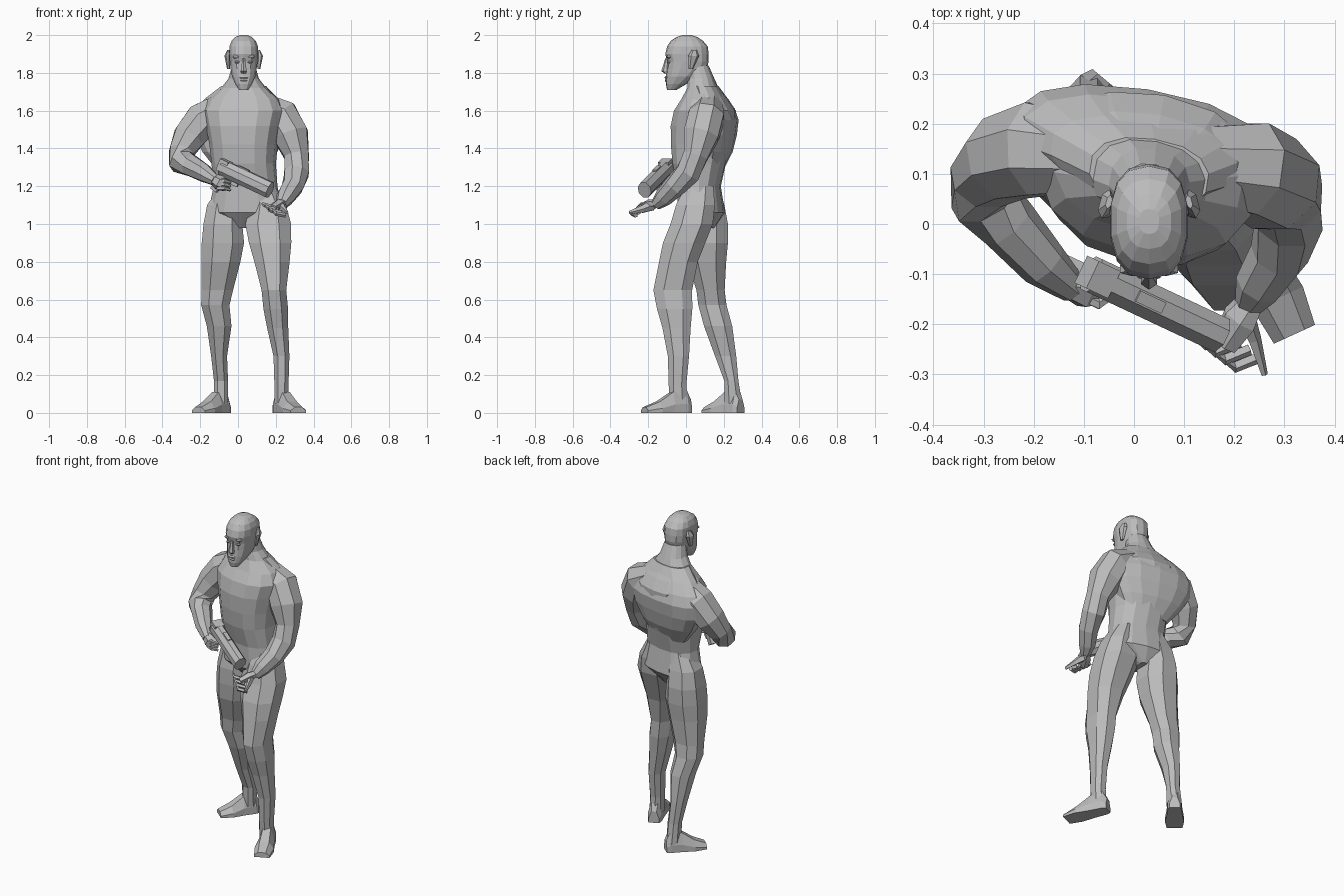
import bpy, bmesh
from math import sin, cos, pi, radians, copysign
from mathutils import Vector

default = bpy.data.objects.get("Cube")
if default:
    bpy.data.objects.remove(default, do_unlink=True)

# One clay grey for the whole figure
clay = bpy.data.materials.new("clay_grey")
clay.use_nodes = True
clay.diffuse_color = (.5, .5, .5, 1)
shader = clay.node_tree.nodes["Principled BSDF"]
shader.inputs["Base Color"].default_value = clay.diffuse_color
shader.inputs["Roughness"].default_value = .8
UP = Vector((0, 0, 1))
FRONT = Vector((0, -1, 0))


def skin(name, rings):
    """Join rings of points into one closed flat-shaded object."""
    bm = bmesh.new()
    loops = [[bm.verts.new(point) for point in ring] for ring in rings]
    for low, high in zip(loops, loops[1:]):
        for i in range(len(low)):
            bm.faces.new((low[i - 1], low[i], high[i], high[i - 1]))
    bm.faces.new(loops[0])
    bm.faces.new(loops[-1])
    bmesh.ops.recalc_face_normals(bm, faces=bm.faces)
    mesh = bpy.data.meshes.new(name)
    bm.to_mesh(mesh)
    bm.free()
    mesh.materials.append(clay)
    obj = bpy.data.objects.new(name, mesh)
    bpy.context.collection.objects.link(obj)
    return obj


def outline(sides, power=2):
    """Points of a unit superellipse, with a flat side to each axis."""
    points = []
    for k in range(sides):
        angle = 2 * pi * (k + .5) / sides
        c, s = cos(angle), sin(angle)
        points.append((copysign(abs(c) ** (2 / power), c), copysign(abs(s) ** (2 / power), s)))
    return points


def stack(name, rows, sides=8, power=2.3, yaw=0):
    """Level sections: centre x, centre y, height, half width, half depth."""
    c, s = cos(radians(yaw)), sin(radians(yaw))
    shape = outline(sides, power)
    return skin(name, [[(x + u * rx * c - v * ry * s, y + u * rx * s + v * ry * c, z)
                        for u, v in shape] for x, y, z, rx, ry in rows])


def tube(name, rows, sides=8, ref=FRONT, squash=1):
    """Sections across a path: x, y, z, radius."""
    points = [Vector(row[:3]) for row in rows]
    before, after = points[:1] + points[:-1], points[1:] + points[-1:]
    rings = []
    for point, a, b, row in zip(points, before, after, rows):
        along = (b - a).normalized()
        side = along.cross(ref).normalized()
        lift = side.cross(along)
        rings.append([point + row[-1] * (side * u * squash + lift * v) for u, v in outline(sides)])
    return skin(name, rings)


def gem(name, centre, half_width, half_depth, half_height, yaw=0):
    """Small faceted lump, narrower at top and bottom."""
    x, y, z = centre
    stack(name, [(x, y, z + t * half_height, half_width * w, half_depth * w)
                 for t, w in ((-1, .6), (0, 1), (1, .6))], sides=6, yaw=yaw)


def foot(name, heel, toe):
    """Wedge foot: share of length, half width, height."""
    heel, toe = Vector(heel), Vector(toe)
    across = (toe - heel).normalized().cross(UP)
    rings = []
    for t, w, h in ((0, .03, .07), (.1, .04, .12), (.4, .045, .11), (.7, .055, .06), (1, .045, .03)):
        half = ((w, 0), (w, h * .4), (w * .5, h))
        section = list(half) + [(-a, b) for a, b in reversed(half)]
        rings.append([heel.lerp(toe, t) + across * a + UP * b for a, b in section])
    return skin(name, rings)


# Torso, turned a little so its left side comes forward
stack("torso", [
    (.03, .09, .98, .03, .06), (.04, .08, 1.06, .2, .12), (.04, .07, 1.2, .17, .11),
    (.03, .07, 1.32, .17, .14), (.03, .08, 1.42, .18, .16), (.03, .09, 1.52, .2, .17),
    (.03, .1, 1.6, .22, .16), (.03, .1, 1.66, .19, .12), (.03, .09, 1.72, .12, .08),
    (.03, .08, 1.77, .08, .07), (.03, .06, 1.84, .06, .06)], sides=14, yaw=-11)

# Broad upper back joining the shoulders
stack("upper_back", [
    (.02, .14, 1.28, .13, .05), (.01, .15, 1.38, .2, .09), (.01, .16, 1.47, .25, .1),
    (.01, .16, 1.55, .26, .11), (.01, .15, 1.61, .24, .1), (.02, .13, 1.67, .19, .08),
    (.03, .1, 1.73, .12, .07)], sides=14, yaw=-9)

# Legs, the left one forward, with tops tucked into the hips
stack("left_leg", [
    (.14, .07, 1.2, .06, .08), (.16, .05, 1.1, .1, .11), (.16, .03, 1, .13, .12),
    (.17, -.01, .9, .12, .12), (.18, -.04, .8, .1, .11), (.19, -.07, .65, .07, .11),
    (.2, -.06, .55, .07, .1), (.21, -.05, .45, .06, .08), (.23, -.04, .3, .045, .06),
    (.23, -.045, .15, .04, .05), (.23, -.04, .05, .04, .05)])
stack("right_leg", [
    (-.04, .1, 1.2, .06, .08), (-.07, .11, 1.1, .1, .1), (-.08, .11, 1, .11, .12),
    (-.08, .11, .9, .12, .12), (-.09, .11, .8, .11, .11), (-.11, .13, .65, .09, .08),
    (-.12, .14, .57, .08, .08), (-.1, .17, .46, .07, .08), (-.1, .21, .3, .045, .06),
    (-.09, .24, .17, .04, .04), (-.09, .25, .05, .04, .05)])
foot("left_foot", (.21, .02, 0), (.32, -.22, 0))
foot("right_foot", (-.06, .29, 0), (-.21, .11, 0))

# Arms from inside the shoulder to the wrist
tube("left_arm", [
    (.13, .12, 1.62, .08), (.23, .11, 1.57, .1), (.28, .08, 1.47, .1), (.31, .05, 1.36, .07),
    (.31, .01, 1.27, .07), (.29, -.06, 1.2, .06), (.25, -.12, 1.14, .05), (.23, -.16, 1.1, .03)])
tube("right_arm", [
    (-.08, .14, 1.62, .08), (-.19, .15, 1.55, .1), (-.26, .13, 1.46, .09), (-.3, .09, 1.38, .07),
    (-.3, .05, 1.33, .07), (-.25, 0, 1.31, .06), (-.18, -.08, 1.27, .05), (-.12, -.13, 1.23, .03)])


def finger(name, root, bend, tip):
    """Short digit through three points, thinner at the tip."""
    tube(name, [(*root, .012), (*bend, .012), (*tip, .008)], sides=5, ref=UP)


# Left hand, open below the muzzle
tube("left_palm", [(.23, -.16, 1.11, .03), (.21, -.19, 1.1, .04), (.18, -.24, 1.08, .03)],
     sides=6, squash=.7)
tube("left_thumb", [(.22, -.18, 1.1, .03), (.24, -.23, 1.08, .02), (.26, -.3, 1.06, .01)],
     sides=5, ref=UP, squash=.7)
for i in range(4):
    knuckle = Vector((.14, -.24, 1.1)) + i * Vector((.02, -.015, -.015))
    finger(f"left_finger_{i + 1}", knuckle + Vector((.05, .02, -.01)), knuckle,
           knuckle + Vector((-.01, .01, .01)))

# Right hand, closed round the grip
tube("right_palm", [(-.13, -.12, 1.24, .03), (-.1, -.13, 1.22, .04), (-.06, -.13, 1.2, .03)],
     sides=6, ref=UP)
for i in range(3):
    knuckle = Vector((-.07, -.16, 1.23 - .02 * i))
    finger(f"right_finger_{i + 1}", knuckle + Vector((-.04, .02, 0)), knuckle,
           knuckle + Vector((.03, .02, -.01)))
finger("right_thumb", (-.11, -.11, 1.24), (-.08, -.09, 1.25), (-.04, -.1, 1.25))

# Weapon held across the body
rear, muzzle = Vector((-.085, -.1, 1.3)), Vector((.17, -.22, 1.18))
aim = (muzzle - rear).normalized()
lift = aim.cross(UP).cross(aim).normalized()


def gun_part(name, start, end, rise, radius, sides=4, squash=1):
    """Straight prism along the weapon axis."""
    ends = [rear.lerp(muzzle, t) + lift * rise for t in (start, end)]
    tube(name, [(*point, radius) for point in ends], sides, lift, squash)


gun_part("gun_body", 0, 1, 0, .046, sides=8, squash=.85)
gun_part("gun_rear_block", -.05, .12, .01, .047, squash=.9)
gun_part("gun_sight_rail", .3, .5, .04, .012, squash=1.4)
gun_part("gun_trigger_guard", .2, .4, -.05, .016, squash=.6)
grip = rear.lerp(muzzle, .1)
tube("gun_grip", [(*(grip - lift * drop - aim * drop * .2), .027) for drop in (.02, .08, .13)],
     sides=4, ref=aim, squash=.75)

# Head: height, half width, front, back
HEAD_X = .03
profile = ((1.71, .025, -.1, -.05), (1.74, .045, -.107, 0), (1.78, .063, -.106, .06),
           (1.82, .07, -.104, .11), (1.86, .075, -.1, .12), (1.9, .078, -.11, .12),
           (1.94, .077, -.1, .115), (1.97, .065, -.08, .09), (1.99, .045, -.05, .06),
           (2, .02, -.02, .03))
stack("head", [(HEAD_X, (front + back) / 2, z, width, (back - front) / 2)
               for z, width, front, back in profile], sides=14, power=2.5)

# Face details and ears
stack("nose", [(HEAD_X, -.1, 1.875, .007, .01), (HEAD_X, -.107, 1.81, .018, .024),
               (HEAD_X, -.1, 1.797, .014, .015)], sides=6)
gem("upper_lip", (HEAD_X, -.1, 1.775), .026, .014, .008)
gem("lower_lip", (HEAD_X, -.1, 1.76), .024, .013, .008)
for label, s in (("left", 1), ("right", -1)):
    eye_x, ear_x = HEAD_X + s * .034, HEAD_X + s * .08
    gem(f"{label}_brow", (eye_x, -.09, 1.885), .027, .014, .01)
    gem(f"{label}_eye", (eye_x, -.09, 1.857), .015, .011, .007)
    stack(f"{label}_ear", [(ear_x, .025, 1.82, .007, .012), (ear_x + s * .006, .04, 1.89, .014, .03),
                           (ear_x, .044, 1.92, .006, .014)], sides=6, yaw=s * 15)
